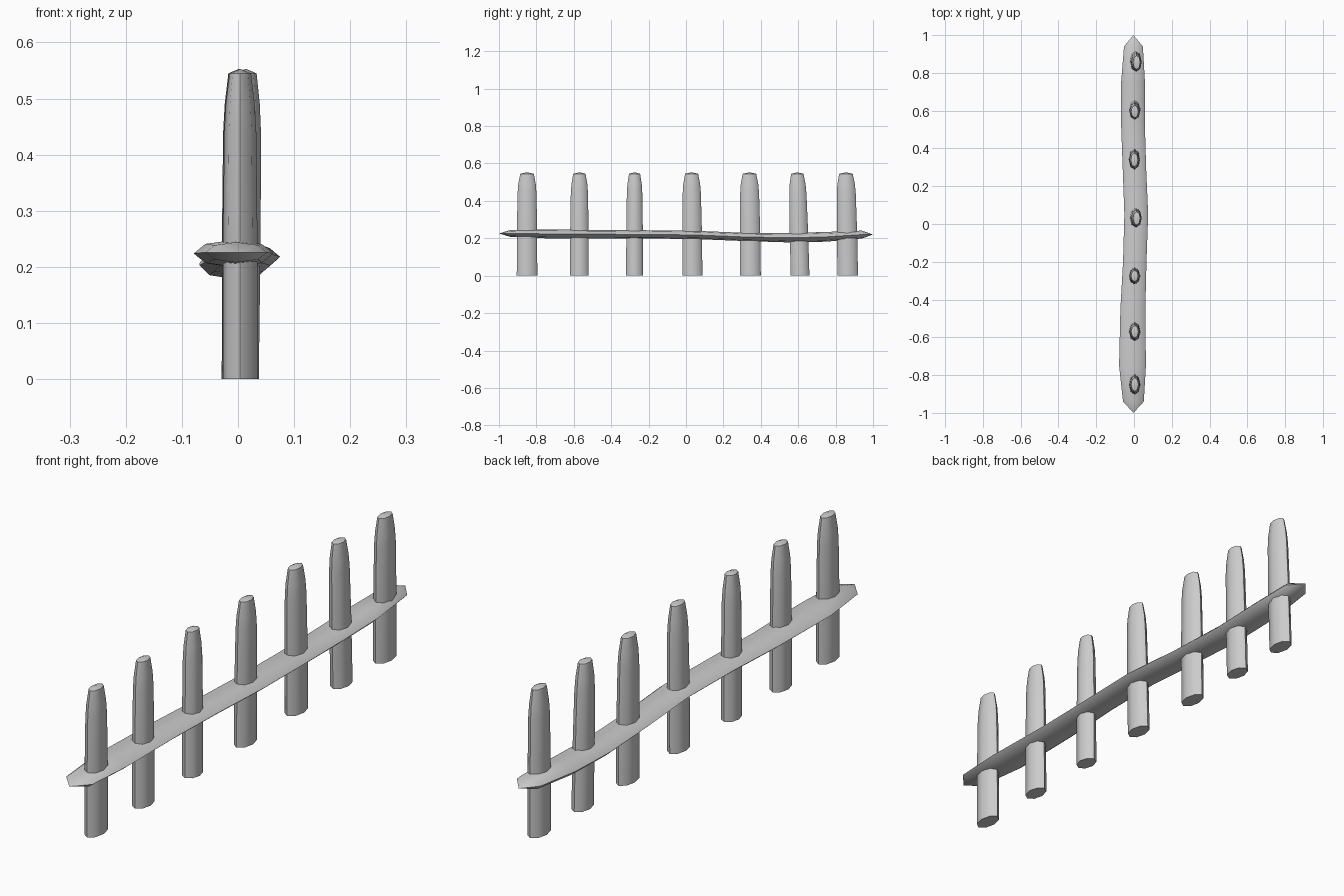
import bpy, bmesh
from math import cos, sin, pi, radians
from mathutils import Vector

if "Cube" in bpy.data.objects:
    bpy.data.objects.remove(bpy.data.objects["Cube"], do_unlink=True)

SIDES = 8
grey = bpy.data.materials.new("weathered grey")
grey.use_nodes = True
colour = (0.6, 0.6, 0.6, 1)
grey.diffuse_color = colour
grey.node_tree.nodes["Principled BSDF"].inputs["Base Color"].default_value = colour


def loft(name, rings, start, end, angle):
    """Skin a list of point rings and close both ends on a centre point (None = flat cap)."""
    bm = bmesh.new()
    rows = [[bm.verts.new(p) for p in ring] for ring in rings]
    for a, b in zip(rows, rows[1:]):
        for i in range(SIDES):
            j = (i + 1) % SIDES
            bm.faces.new((a[i], a[j], b[j], b[i]))
    for row, tip in ((rows[0], start), (rows[-1], end)):
        if tip is None:
            bm.faces.new(row)
            continue
        centre = bm.verts.new(tip)
        for i in range(SIDES):
            bm.faces.new((row[i], row[(i + 1) % SIDES], centre))
    bmesh.ops.recalc_face_normals(bm, faces=bm.faces)
    mesh = bpy.data.meshes.new(name)
    bm.to_mesh(mesh)
    bm.free()
    mesh.materials.append(grey)
    obj = bpy.data.objects.new(name, mesh)
    bpy.context.collection.objects.link(obj)
    bpy.ops.object.select_all(action="DESELECT")
    obj.select_set(True)
    bpy.context.view_layer.objects.active = obj
    bpy.ops.object.shade_smooth_by_angle(angle=radians(angle))
    return obj


def oval(rx, ry):
    return [(rx * cos(2 * pi * i / SIDES), ry * sin(2 * pi * i / SIDES)) for i in range(SIDES)]


# Stakes: oval posts tapering to a slightly domed top (height, x scale, y scale)
TAPER = [(0, 1, 1), (0.25, 0.99, 0.98), (0.44, 0.92, 0.92), (0.49, 0.83, 0.85), (0.545, 0.62, 0.66)]
# centre x, centre y, half depth, lean in x, lean in y
STAKES = [(0.004, -0.85, 0.055, 0, 0), (0.004, -0.57, 0.05, 0, 0),
          (0.003, -0.275, 0.045, 0, 0), (0.006, 0.035, 0.053, 0.008, -0.005),
          (0.002, 0.345, 0.055, 0, -0.006), (0.004, 0.61, 0.05, 0, -0.015),
          (0.006, 0.865, 0.055, 0.008, -0.01)]
for n, (cx, cy, depth, lx, ly) in enumerate(STAKES, 1):
    rings = []
    for z, sx, sy in TAPER:
        t = z / 0.55
        rings.append([Vector((cx + lx * t + x * sx, cy + ly * t + y * sy, z))
                      for x, y in oval(0.031, depth)])
    loft(f"stake_{n}", rings, None, (cx + lx, cy + ly, 0.553), 50)

# Rail: flattened wavy beam with pointed ends (y, centre x, centre z, half width, half height)
RAIL = [(-0.94, -0.003, 0.226, 0.055, 0.018), (-0.75, -0.008, 0.224, 0.071, 0.024),
        (-0.45, -0.006, 0.222, 0.066, 0.023), (-0.2, 0.004, 0.221, 0.062, 0.022),
        (0.05, 0.012, 0.218, 0.063, 0.022), (0.3, 0.002, 0.208, 0.062, 0.022),
        (0.55, -0.006, 0.203, 0.063, 0.025), (0.75, -0.005, 0.208, 0.063, 0.026),
        (0.94, -0.003, 0.22, 0.05, 0.021)]
rings = [[Vector((cx + x, y, cz + z)) for x, z in oval(w, h)] for y, cx, cz, w, h in RAIL]
loft("rail", rings, (-0.003, -1, 0.226), (-0.003, 1, 0.22), 40)
